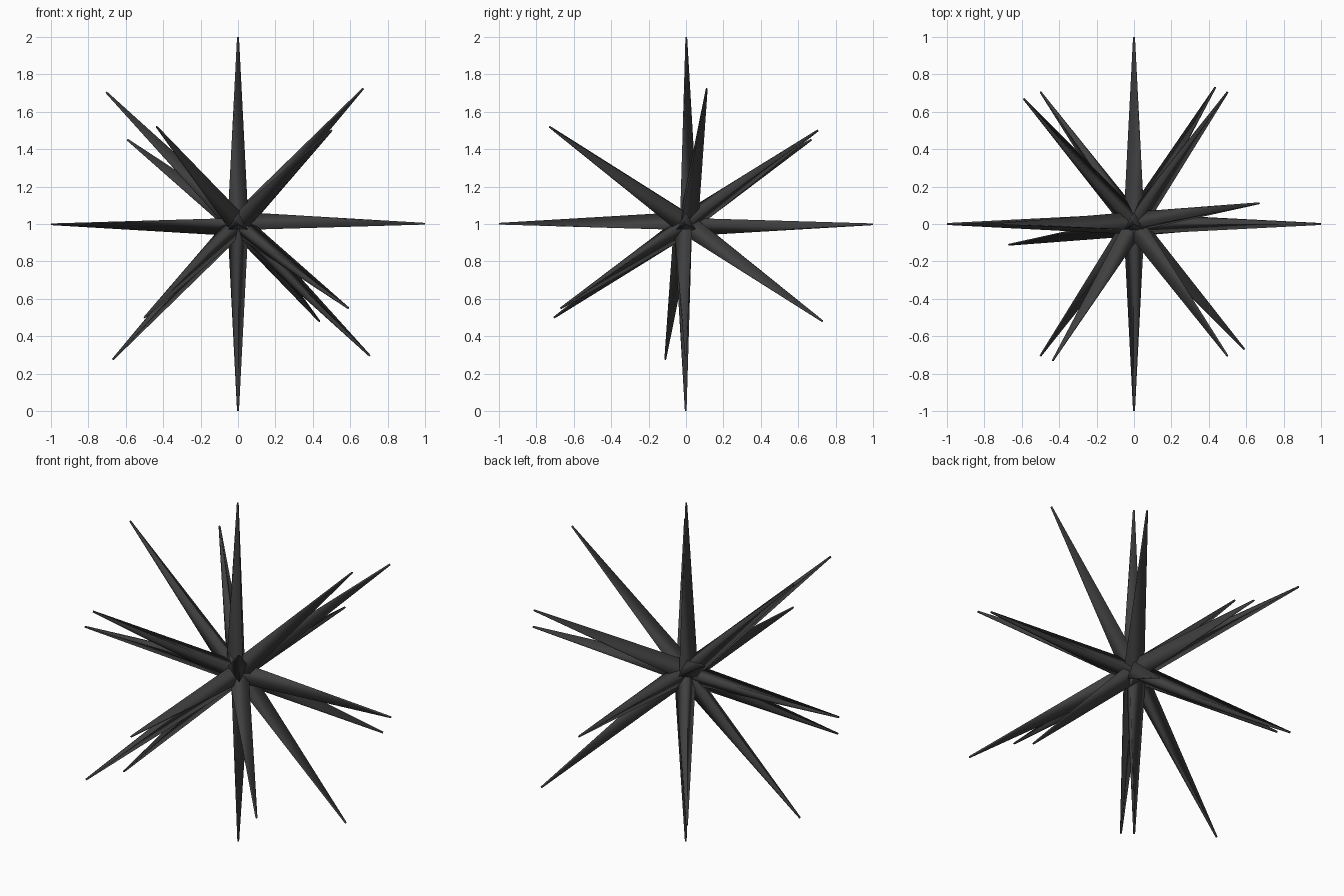
import bpy, bmesh
from mathutils import Vector

if "Cube" in bpy.data.objects:
    bpy.data.objects.remove(bpy.data.objects["Cube"])

CENTRE = Vector((0, 0, 1))
BASE_R, TIP_R = 0.065, 0.006

dark = bpy.data.materials.new("dark_grey")
dark.diffuse_color = (0.05, 0.05, 0.05, 1)
dark.use_nodes = True
dark.node_tree.nodes["Principled BSDF"].inputs["Base Color"].default_value = dark.diffuse_color


def double_spike(name, tip, ridge):
    """Two three-sided tapered spikes, point-mirrored through the centre."""
    tip = Vector(tip)
    axis = tip.normalized()
    up = Vector(ridge)
    up = (up - axis * up.dot(axis)).normalized()
    side = axis.cross(up)
    # three corner directions with one ridge pointing along "up"
    corners = [up, -0.5 * up + 0.866 * side, -0.5 * up - 0.866 * side]
    bm = bmesh.new()
    for sign in (1, -1):
        base = [bm.verts.new(CENTRE + sign * c * BASE_R) for c in corners]
        end = [bm.verts.new(CENTRE + sign * (tip + c * TIP_R)) for c in corners]
        for i in range(3):
            j = (i + 1) % 3
            bm.faces.new((base[i], base[j], end[j], end[i]))
        bm.faces.new(end)
        bm.faces.new(base[::-1])
    bmesh.ops.recalc_face_normals(bm, faces=bm.faces)
    for f in bm.faces:
        f.smooth = len(f.verts) == 4
    # keep the small end caps crisp
    for e in bm.edges:
        e.smooth = all(len(f.verts) == 4 for f in e.link_faces)
    me = bpy.data.meshes.new(name)
    bm.to_mesh(me)
    bm.free()
    me.materials.append(dark)
    bpy.context.collection.objects.link(bpy.data.objects.new(name, me))


Y, Z = (0, 1, 0), (0, 0, 1)

# spikes along the main axes
double_spike("spike_vertical", (0, 0, 1), Y)
double_spike("spike_sideways", (1, 0, 0), Z)
double_spike("spike_front_back", (0, -1, 0), Z)

# diagonal spikes
diagonals = [(0.67, 0.11, 0.725), (-0.705, 0, 0.705), (0.5, 0.705, 0.5),
             (0.5, -0.705, 0.5), (-0.59, 0.67, 0.45), (-0.435, -0.73, 0.52)]
for n, tip in enumerate(diagonals, 1):
    double_spike(f"spike_diagonal_{n}", tip, Y)
